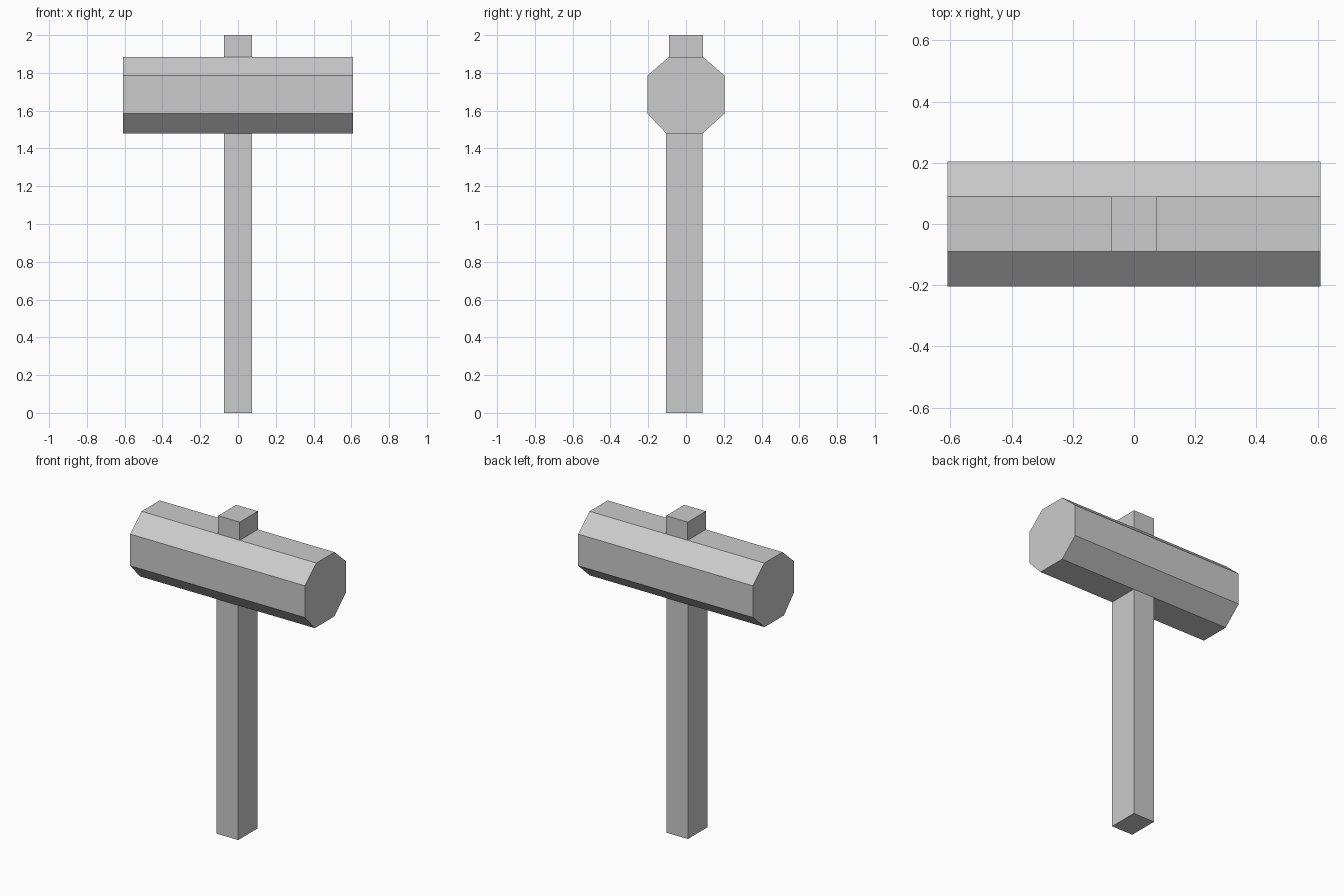
import bpy
import bmesh

cube = bpy.data.objects.get("Cube")
if cube:
    bpy.data.objects.remove(cube, do_unlink=True)

grey = bpy.data.materials.new("plain grey")
grey.use_nodes = True
grey.diffuse_color = (0.6, 0.6, 0.6, 1)
grey.node_tree.nodes["Principled BSDF"].inputs["Base Color"].default_value = (0.6, 0.6, 0.6, 1)


def prism(name, profile, half_width):
    """Extrude a (y, z) outline along x, centred on x = 0."""
    bm = bmesh.new()
    face = bm.faces.new([bm.verts.new((-half_width, y, z)) for y, z in profile])
    extruded = bmesh.ops.extrude_face_region(bm, geom=[face], use_keep_orig=True)
    verts = [g for g in extruded["geom"] if isinstance(g, bmesh.types.BMVert)]
    bmesh.ops.translate(bm, verts=verts, vec=(2 * half_width, 0, 0))
    bmesh.ops.recalc_face_normals(bm, faces=bm.faces)
    mesh = bpy.data.meshes.new(name)
    bm.to_mesh(mesh)
    bm.free()
    mesh.materials.append(grey)
    obj = bpy.data.objects.new(name, mesh)
    bpy.context.collection.objects.link(obj)
    return obj


def rect(y0, y1, z0, z1):
    return [(y0, z0), (y1, z0), (y1, z1), (y0, z1)]


# Eight-sided mallet head
head_outline = [(-0.105, 1.48), (0.088, 1.48), (0.204, 1.585), (0.204, 1.785),
                (0.09, 1.885), (-0.09, 1.885), (-0.204, 1.785), (-0.204, 1.585)]
prism("mallet_head", head_outline, 0.61)

# Handle below the head and its stub above
prism("handle", rect(-0.105, 0.088, 0, 1.48), 0.075)
prism("handle_top", rect(-0.09, 0.09, 1.885, 2), 0.075)
